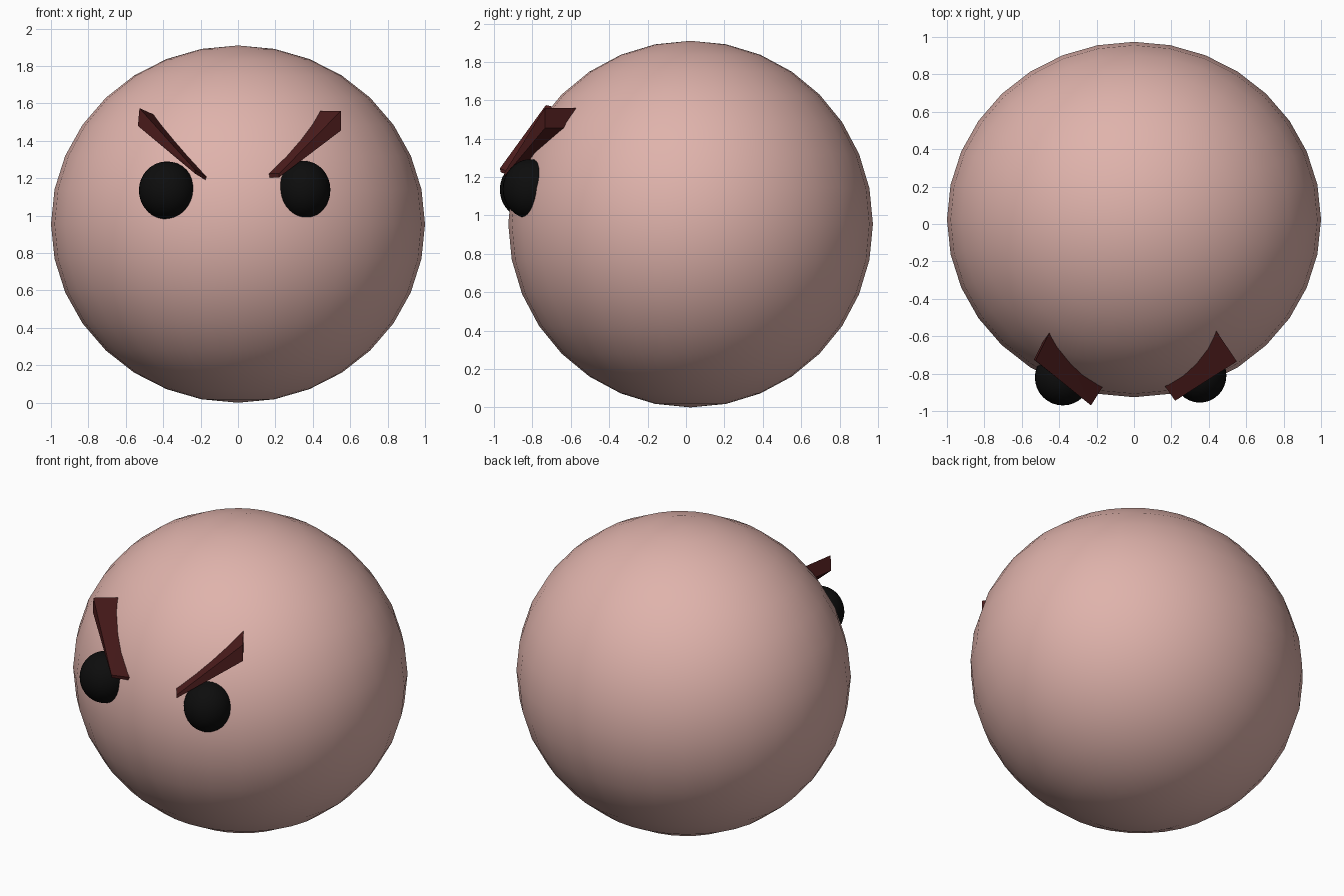
import bpy, bmesh
from mathutils import Vector

if "Cube" in bpy.data.objects:
    bpy.data.objects.remove(bpy.data.objects["Cube"])


def material(name, rgb):
    m = bpy.data.materials.new(name)
    m.diffuse_color = (*rgb, 1)
    m.use_nodes = True
    m.node_tree.nodes["Principled BSDF"].inputs["Base Color"].default_value = m.diffuse_color
    return m


skin = material("skin", (0.74, 0.45, 0.41))
black = material("black", (0.004, 0.004, 0.004))
dark_red = material("dark_red", (0.075, 0.012, 0.012))


def ellipsoid(name, centre, radii, mat):
    bpy.ops.mesh.primitive_uv_sphere_add(segments=32, ring_count=16, radius=1, location=centre)
    o = bpy.context.object
    o.name = name
    o.scale = radii
    bpy.ops.object.transform_apply(location=False, rotation=False, scale=True)
    bpy.ops.object.shade_smooth()
    o.data.materials.append(mat)


def brow(name, outer, outer_dir, inner, inner_dir):
    """Tapered bar: front edge pairs at each end, pushed back into the head."""
    bm = bmesh.new()
    for pair, d in ((outer, outer_dir), (inner, inner_dir)):
        for p in pair:
            bm.verts.new(p)
            bm.verts.new(Vector(p) + Vector(d))
    bmesh.ops.convex_hull(bm, input=bm.verts[:])
    bmesh.ops.recalc_face_normals(bm, faces=bm.faces[:])
    me = bpy.data.meshes.new(name)
    bm.to_mesh(me)
    bm.free()
    me.materials.append(dark_red)
    o = bpy.data.objects.new(name, me)
    bpy.context.collection.objects.link(o)


# Round head
ellipsoid("head", (0, 0.024, 0.955), (1.0, 0.95, 0.955), skin)

# Eyes, slightly uneven
ellipsoid("eye_left", (-0.38, -0.82, 1.135), (0.15, 0.15, 0.155), black)
ellipsoid("eye_right", (0.352, -0.81, 1.138), (0.142, 0.145, 0.155), black)

# Slanted brows
brow("brow_left",
     ((-0.527, -0.73, 1.575), (-0.535, -0.725, 1.48)), (0.10, 0.20, -0.045),
     ((-0.23, -0.97, 1.245), (-0.23, -0.965, 1.225)), (0.075, 0.12, -0.045))
brow("brow_right",
     ((0.55, -0.735, 1.56), (0.55, -0.735, 1.455)), (-0.14, 0.207, 0),
     ((0.22, -0.945, 1.225), (0.22, -0.945, 1.205)), (-0.07, 0.10, 0))
